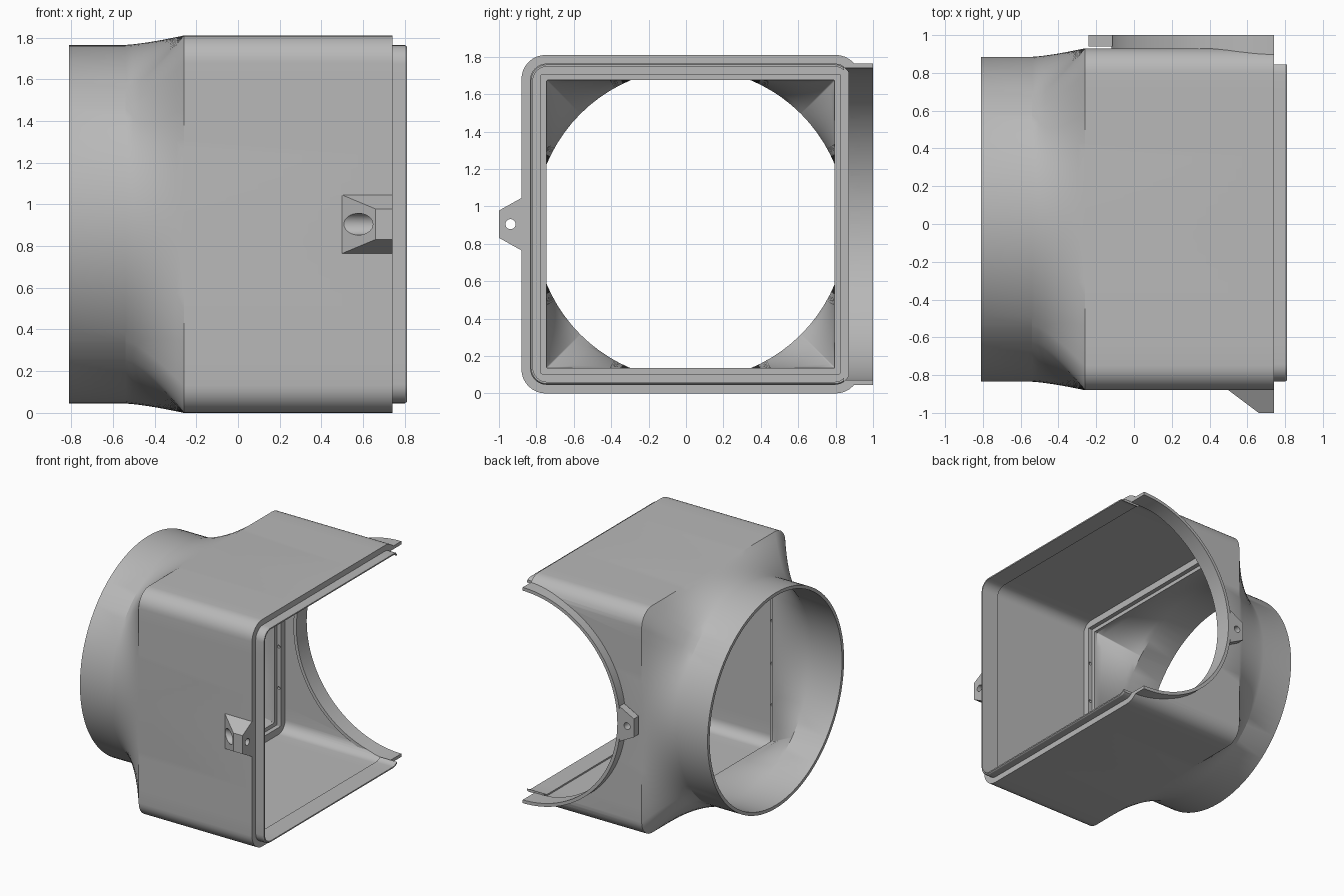
import bpy
import bmesh
from math import sin, cos, tan, pi, atan2, radians
from mathutils import Vector, Matrix

cube = bpy.data.objects.get("Cube")
if cube:
    bpy.data.objects.remove(cube, do_unlink=True)

CY, CZ = 0.025, 0.905       # duct axis
HALF = 0.905                # half width of the square box
PIPE_OUT, PIPE_IN = 0.86, 0.834
END = 0.74                  # open end of the box

grey = bpy.data.materials.new("duct_grey")
grey.use_nodes = True
COLOUR = (0.48, 0.48, 0.48, 1)
grey.diffuse_color = COLOUR
grey.node_tree.nodes["Principled BSDF"].inputs["Base Color"].default_value = COLOUR


def finish(name, bm, smooth=True):
    bmesh.ops.recalc_face_normals(bm, faces=bm.faces[:])
    mesh = bpy.data.meshes.new(name)
    bm.to_mesh(mesh)
    bm.free()
    mesh.materials.append(grey)
    obj = bpy.data.objects.new(name, mesh)
    bpy.context.collection.objects.link(obj)
    if smooth:
        shade(obj)
    return obj


def shade(obj):
    bpy.ops.object.select_all(action='DESELECT')
    obj.select_set(True)
    bpy.context.view_layer.objects.active = obj
    bpy.ops.object.shade_smooth_by_angle(angle=radians(25))


def square(inset, corner):
    """Rounded square section; every section has the same point count."""
    half = HALF - inset
    flat = half - corner
    limit = atan2(flat, half)
    points = []
    for side in range(4):
        turn = Matrix.Rotation(side * pi / 2, 2)
        for i in range(20):
            a = limit * (i / 10 - 1)
            points.append(turn @ Vector((half, half * tan(a))))
        for i in range(8):
            a = i / 8 * pi / 2
            points.append(turn @ Vector((flat + corner * cos(a), flat + corner * sin(a))))
    return points


def circle(radius, guide):
    return [p.normalized() * radius for p in guide]


def blend(a, b, t):
    return [p.lerp(q, t) for p, q in zip(a, b)]


def loft(name, sections):
    """Closed shell through (x, section) pairs, joined back to the first."""
    bm = bmesh.new()
    rings = [[bm.verts.new((x, CY + p.x, CZ + p.y)) for p in pts] for x, pts in sections]
    for a, b in zip(rings, rings[1:] + rings[:1]):
        for i in range(len(a)):
            j = (i + 1) % len(a)
            bm.faces.new((a[i], a[j], b[j], b[i]))
    return finish(name, bm, False)


def hull(name, points):
    bm = bmesh.new()
    for p in points:
        bm.verts.new(p)
    bmesh.ops.convex_hull(bm, input=bm.verts[:])
    bmesh.ops.dissolve_limit(bm, angle_limit=0.01, verts=bm.verts[:], edges=bm.edges[:])
    return finish(name, bm, False)


def rod(name, start, end, radius, segments=32):
    start, end = Vector(start), Vector(end)
    axis = end - start
    bm = bmesh.new()
    place = Matrix.Translation((start + end) / 2) @ axis.to_track_quat('Z', 'Y').to_matrix().to_4x4()
    bmesh.ops.create_cone(bm, cap_ends=True, segments=segments, radius1=radius,
                          radius2=radius, depth=axis.length, matrix=place)
    return finish(name, bm, False)


def cut(obj, cutters):
    for cutter in cutters:
        mod = obj.modifiers.new("cut", 'BOOLEAN')
        mod.operation = 'DIFFERENCE'
        mod.solver = 'EXACT'
        mod.object = cutter
        bpy.ops.object.select_all(action='DESELECT')
        obj.select_set(True)
        bpy.context.view_layer.objects.active = obj
        bpy.ops.object.modifier_apply(modifier=mod.name)
        bpy.data.objects.remove(cutter, do_unlink=True)
    shade(obj)


# Duct body: round pipe, transition, square box, inner flange and back again
box_out = square(0, 0.13)
box_in = square(0.05, 0.085)
step = square(0.105, 0.006)
mouth = square(0.135, 0.006)
pipe_out = circle(PIPE_OUT, box_out)
pipe_in = circle(PIPE_IN, mouth)
STEPS = 8
sections = [(-0.81, pipe_out)]
for i in range(STEPS + 1):
    t = i / STEPS
    sections.append((-0.54 + 0.28 * t, blend(pipe_out, box_out, t ** 1.35)))
sections += [(END, box_out), (END, box_in), (-0.2, box_in), (-0.2, step),
             (-0.235, step), (-0.235, mouth)]
for i in range(STEPS + 1):
    t = i / STEPS
    sections.append((-0.26 - 0.28 * t, blend(mouth, pipe_in, t)))
sections.append((-0.81, pipe_in))
body = loft("duct_body", sections)

# Half-round opening in the back wall and small holes in the flange step
cutters = [rod("opening_cutter", (END, 0.84, CZ), (END, 1.1, CZ), PIPE_IN, 160)]
for side in (-1, 1):
    for k in (-0.5, -0.17, 0.17, 0.5):
        y = CY + side * 0.79
        cutters.append(rod("hole_cutter", (-0.218, y, CZ + k),
                           (-0.218, y + side * 0.03, CZ + k), 0.012, 12))
cut(body, cutters)

# Thin locating lip around the open end, left open at the back
lip = loft("end_lip", [(0.66, square(0.046, 0.09)), (0.8, square(0.046, 0.09)),
                       (0.81, square(0.052, 0.085)), (0.81, square(0.062, 0.075)),
                       (0.66, square(0.062, 0.075))])
cut(lip, [hull("lip_cutter", [(x, y, z) for x in (0.5, 1) for y in (0.845, 1.2) for z in (-1, 3)])])

# Half-round collar standing out of the back wall
bm = bmesh.new()
profile = [(PIPE_OUT, 0.87), (PIPE_OUT, 1.0), (PIPE_IN, 1.0), (PIPE_IN, 0.87)]
ARC = 80
rows = []
for i in range(ARC + 1):
    a = pi / 2 + pi * i / ARC
    rows.append([bm.verts.new((END + r * cos(a), y, CZ + r * sin(a))) for r, y in profile])
for a, b in zip(rows, rows[1:]):
    for i in range(4):
        j = (i + 1) % 4
        bm.faces.new((a[i], a[j], b[j], b[i]))
bm.faces.new(rows[0])
bm.faces.new(rows[-1])
finish("back_collar", bm)

# Front screw lug with a sloped face, counterbore and through hole
lug = hull("front_lug",
           [(x, -0.87, CZ + s * 0.14) for x in (0.5, END) for s in (-1, 1)]
           + [(x, -0.88, CZ + s * 0.14) for x in (0.5, END) for s in (-1, 1)]
           + [(x, -1.0, CZ + s * 0.073) for x in (0.66, END) for s in (-1, 1)])
cut(lug, [rod("bore_cutter", (0.4, -0.938, CZ), (0.68, -0.938, CZ), 0.052),
          rod("screw_cutter", (0.6, -0.938, CZ), (0.8, -0.938, CZ), 0.027)])

# Back screw tab on the collar
tab = hull("back_tab", [(x, y, CZ + s * h) for x, h in ((-0.24, 0.073), (-0.113, 0.14))
                        for y in (0.94, 1.0) for s in (-1, 1)])
cut(tab, [rod("tab_cutter", (-0.18, 0.9, CZ), (-0.18, 1.1, CZ), 0.027)])
